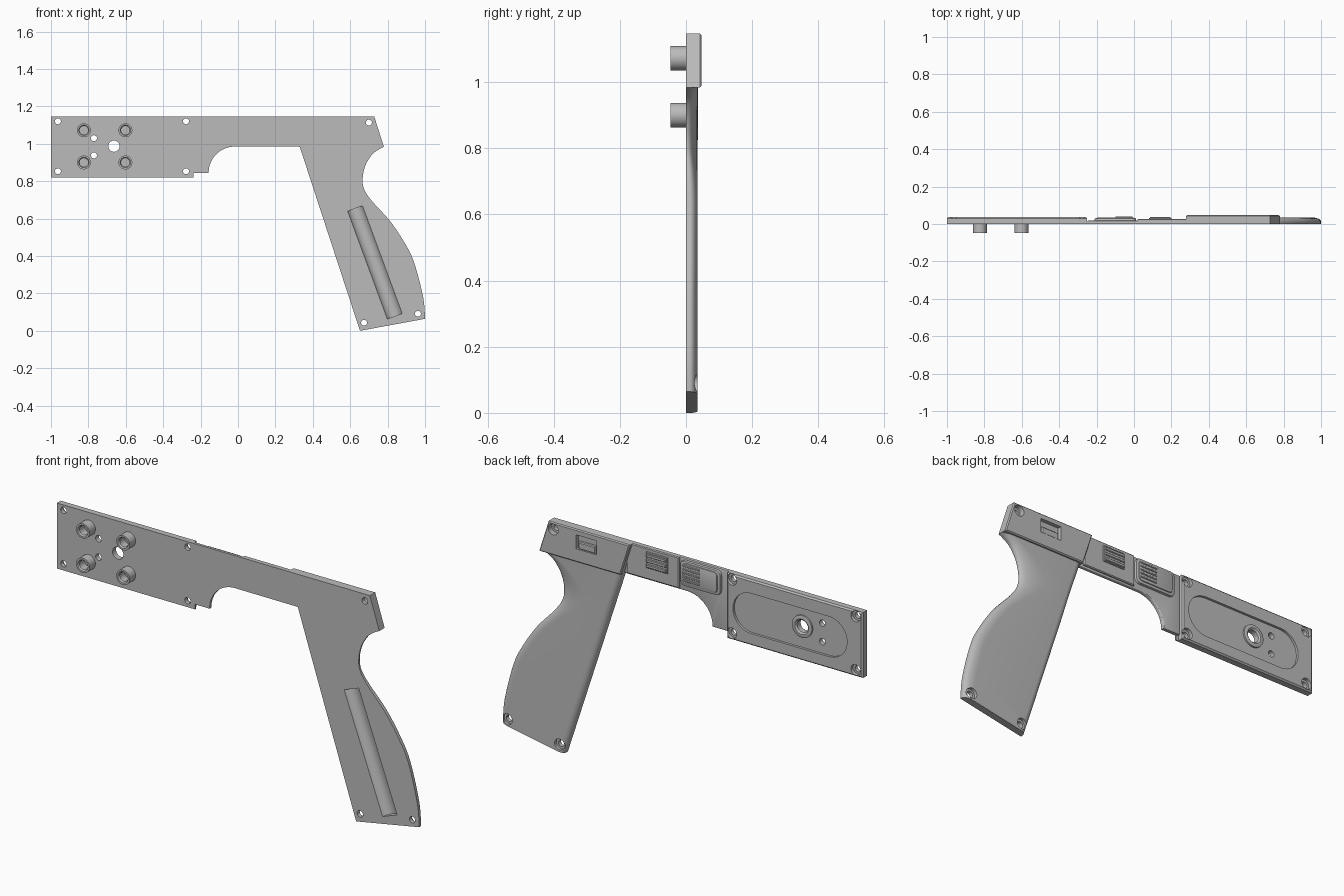
import bpy, bmesh, math
from mathutils import Vector

cube = bpy.data.objects.get("Cube")
if cube:
    bpy.data.objects.remove(cube, do_unlink=True)

grey = bpy.data.materials.new("plain_grey")
grey.use_nodes = True
grey.diffuse_color = (0.5, 0.5, 0.5, 1)
grey.node_tree.nodes["Principled BSDF"].inputs["Base Color"].default_value = (0.5, 0.5, 0.5, 1)

parts = []
BACK, TOP, UNDER = 0.037, 1.147, 0.984


def finish(name, bm):
    bmesh.ops.recalc_face_normals(bm, faces=bm.faces)
    mesh = bpy.data.meshes.new(name)
    bm.to_mesh(mesh)
    bm.free()
    mesh.materials.append(grey)
    ob = bpy.data.objects.new(name, mesh)
    bpy.context.collection.objects.link(ob)
    parts.append(ob)
    return ob


def add_prism(bm, pts, y0, y1, bevel=0, segments=2):
    """Extrude an x-z outline along y, optionally rounding its back rim."""
    face = bm.faces.new([bm.verts.new((x, y0, z)) for x, z in pts])
    ret = bmesh.ops.extrude_face_region(bm, geom=[face])
    new = [g for g in ret["geom"] if isinstance(g, bmesh.types.BMVert)]
    for v in new:
        v.co.y = y1
    if bevel:
        rim = [e for e in bm.edges if all(v in new for v in e.verts)]
        bmesh.ops.bevel(bm, geom=rim, offset=bevel, segments=segments,
                        profile=0.5, affect='EDGES')


def prism(name, pts, y0, y1, bevel=0, segments=2):
    bm = bmesh.new()
    add_prism(bm, pts, y0, y1, bevel, segments)
    return finish(name, bm)


def rect(x0, x1, z0, z1):
    return [(x0, z0), (x1, z0), (x1, z1), (x0, z1)]


def arc(cx, cz, r, a0, a1, n=16):
    angles = [math.radians(a0 + (a1 - a0) * i / n) for i in range(n + 1)]
    return [(cx + r * math.cos(a), cz + r * math.sin(a)) for a in angles]


def disc(cx, cz, r, n=32):
    return arc(cx, cz, r, 0, 360, n)[:-1]


def rounded(x0, x1, z0, z1, r):
    return (arc(x1 - r, z1 - r, r, 0, 90, 8) + arc(x0 + r, z1 - r, r, 90, 180, 8)
            + arc(x0 + r, z0 + r, r, 180, 270, 8) + arc(x1 - r, z0 + r, r, 270, 360, 8))


def lathe(name, cx, cz, profile, n=32):
    """Open or closed ring profile of (radius, y) turned about a y axis."""
    bm = bmesh.new()
    rings = [[bm.verts.new((x, y, z)) for x, z in disc(cx, cz, r, n)] for r, y in profile]
    for a, b in zip(rings, rings[1:]):
        for i in range(n):
            j = (i + 1) % n
            bm.faces.new((a[i], a[j], b[j], b[i]))
    return finish(name, bm)


def spline(pts, steps=5):
    """Smooth curve through the points."""
    p = [Vector(q) for q in [pts[0]] + pts + [pts[-1]]]
    out = []
    for a, b, c, d in zip(p, p[1:], p[2:], p[3:]):
        for i in range(steps):
            t = i / steps
            out.append(0.5 * (2 * b + (c - a) * t + (2 * a - 5 * b + 4 * c - d) * t ** 2
                              + (3 * b - a - 3 * c + d) * t ** 3))
    return out + [p[-1]]


# Shared outline pieces
heel = spline([(1.0, .064), (.99, .18), (.94, .37), (.885, .48), (.81, .59), (.715, .695),
               (.673, .76), (.667, .82), (.682, .885), (.715, .94), (.75, .968), (.78, UNDER)])
toe, throat = Vector((.652, 0)), Vector((.33, UNDER))
guard_arc = arc(-.017, .845, .14, 180, 90)

# Thin front plate covering the full outline
outline = ([(-1, .82), (-.237, .82), (-.237, .845)] + guard_arc + [tuple(throat), tuple(toe)]
           + [tuple(p) for p in heel] + [(.728, TOP), (-1, TOP)])
front_plate = prism("front_plate", outline, 0, .006)

# Forward housing, bridge and rear block
housing = prism("forward_housing", rect(-1, -.25, .82, TOP), .003, BACK, .007, 1)
bridge = prism("bridge", [(-.25, .845)] + guard_arc + [(.33, UNDER), (.3, TOP), (-.25, TOP)],
               .003, .018, .006, 3)
prism("bridge_step", rect(.02, .31, UNDER + .008, TOP), .01, .027, .004, 1)
rear_block = prism("rear_block", [(.33, UNDER), (.78, UNDER), (.728, TOP), (.277, TOP)],
                   .003, .047, .005, 1)

# Grip lofted from rounded sections
bm = bmesh.new()
rows = []
for r in heel:
    l = toe.lerp(throat, (r.y - heel[0].y) / (heel[-1].y - heel[0].y))
    d = (r - l).normalized()
    neck = math.exp(-((r.y - .83) / .1) ** 2)
    wall = .012 - .006 * neck

    def side(p, direction, width):
        pts = [(p.x, .003, p.y)]
        for k in range(9):
            a = math.radians(90 * k / 8)
            q = p + direction * width * (1 - math.cos(a))
            pts.append((q.x, wall + (.035 - wall) * math.sin(a), q.y))
        return pts

    section = side(l, d, .03) + side(r, -d, .05 + .08 * neck)[::-1]
    rows.append([bm.verts.new(c) for c in section])
for a, b in zip(rows, rows[1:]):
    for i in range(len(a)):
        j = (i + 1) % len(a)
        bm.faces.new((a[i], a[j], b[j], b[i]))
bm.faces.new(rows[0])
bm.faces.new(rows[-1])
grip = finish("grip", bm)

# Four hollow bosses on the front
for i, x in enumerate((-.824, -.602)):
    for j, z in enumerate((.9, 1.072)):
        lathe(f"boss_{i}_{j}", x, z, [(.037, .002), (.037, -.047), (.028, -.047),
                                      (.023, -.04), (.023, .002)])

# Collar round the main bore
lathe("bore_collar", -.663, .987, [(.055, .02), (.055, .033), (.05, .035), (.038, .035),
                                   (.03, .028), (.03, .02)])

# Sliding switch with ridges
prism("slider", rounded(-.21, .012, 1.015, 1.14, .025), .01, .031, .004, 2)
prism("slider_pad", rounded(-.195, -.002, 1.028, 1.13, .02), .02, BACK - .001, .004, 2)
for k in range(5):
    z = 1.042 + k * .018
    prism(f"slider_ridge_{k}", rect(-.1, -.008, z, z + .008), .03, .04, .002, 1)

# Small stepped catch
prism("catch", rect(.08, .2, 1.05, 1.13), .02, .033, .003, 1)
for k in range(3):
    z = 1.055 + k * .026
    prism(f"catch_ridge_{k}", rect(.085, .195, z, z + .016), .03, .038, .003, 1)

# Cutters: through holes, counterbores, recesses
screws = [(-.963, 1.12), (-.963, .853), (-.278, 1.12), (-.278, .853),
          (.7, 1.113), (.674, .043), (.962, .091)]


def cutter(name, shapes):
    bm = bmesh.new()
    for pts, y0, y1 in shapes:
        add_prism(bm, pts, y0, y1)
    ob = finish(name, bm)
    parts.remove(ob)
    ob.hide_render = True
    return ob


holes = cutter("hole_cutter", [(disc(x, z, .016, 24), -.02, .1) for x, z in screws]
               + [(disc(-.663, .987, .03), -.02, .1)]
               + [(disc(-.77, z, .016, 24), -.02, .1) for z in (.938, 1.03)])
bores = cutter("bore_cutter", [(disc(x, z, .027), .02, .1) for x, z in screws]
               + [(rect(.46, .575, 1.05, 1.12), .028, .1)])
pocket = cutter("pocket_cutter", [(arc(-.385, .98, .1, -90, 90) + arc(-.815, .98, .1, 90, 270),
                                   .025, .1)])

# Slanted round channel in the front of the grip
start, end = Vector((.626, -.02, .654)), Vector((.838, -.02, .078))
bm = bmesh.new()
bmesh.ops.create_cone(bm, cap_ends=True, segments=48, radius1=.047, radius2=.047,
                      depth=(end - start).length)
channel = finish("channel_cutter", bm)
parts.remove(channel)
channel.hide_render = True
channel.matrix_world = ((end - start).to_track_quat('Z', 'Y').to_matrix().to_4x4())
channel.location = (start + end) / 2

for ob, tools in ((front_plate, (holes, channel)), (housing, (pocket, bores, holes)),
                  (rear_block, (bores, holes)), (grip, (bores, holes, channel))):
    for tool in tools:
        mod = ob.modifiers.new(tool.name, 'BOOLEAN')
        mod.operation, mod.solver, mod.object = 'DIFFERENCE', 'EXACT', tool
bpy.context.view_layer.update()
graph = bpy.context.evaluated_depsgraph_get()
baked = [(ob, bpy.data.meshes.new_from_object(ob.evaluated_get(graph)))
         for ob in parts if ob.modifiers]
for ob, mesh in baked:
    ob.modifiers.clear()
    ob.data = mesh
for tool in (holes, bores, pocket, channel):
    bpy.data.objects.remove(tool, do_unlink=True)

# Tab inside the rear block notch
prism("notch_tab", rect(.47, .565, 1.05, 1.085), .02, .043, .004, 1)

bpy.ops.object.select_all(action='DESELECT')
for ob in parts:
    ob.select_set(True)
bpy.context.view_layer.objects.active = front_plate
bpy.ops.object.shade_smooth_by_angle(angle=math.radians(30))
